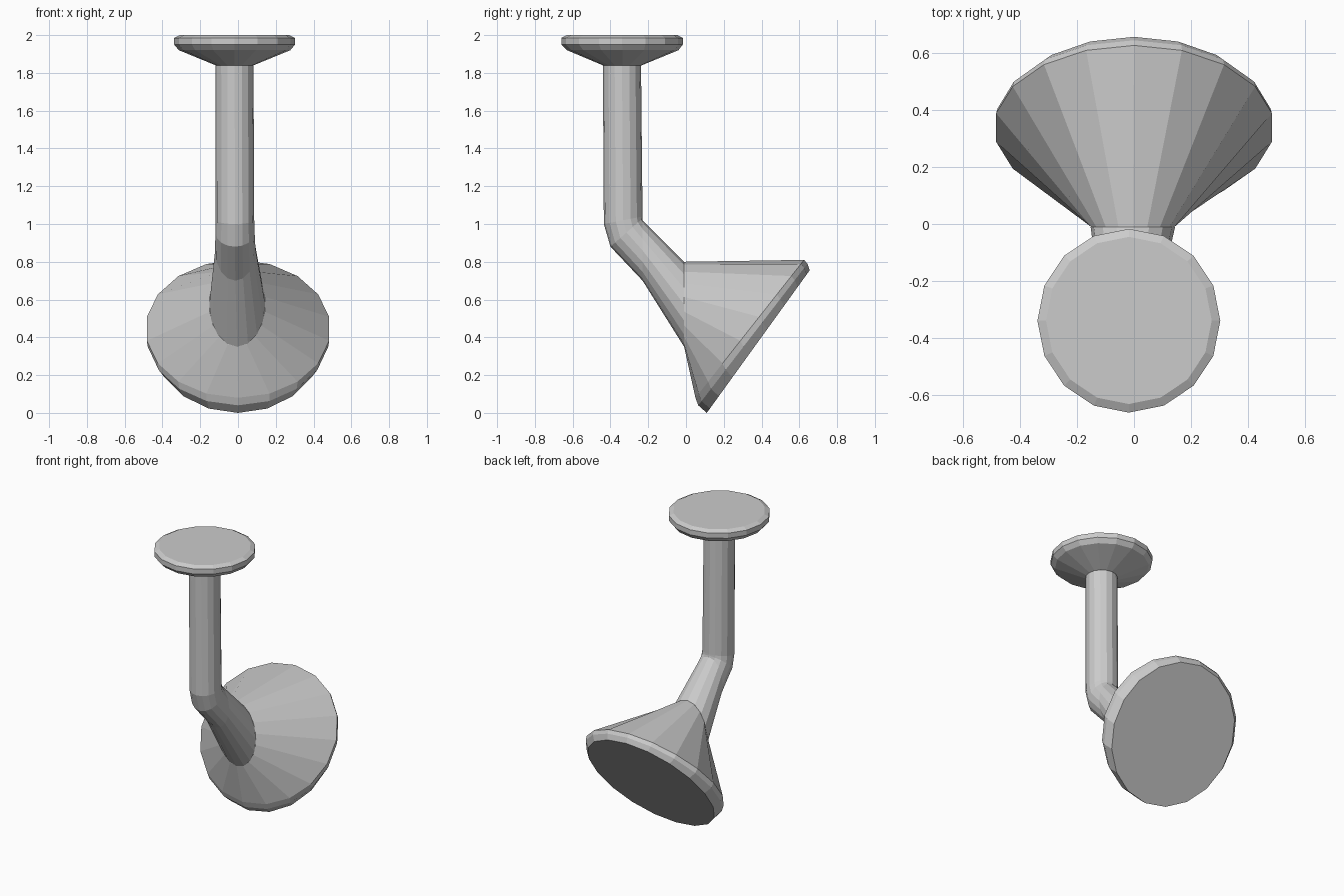
import bpy, bmesh, math

if "Cube" in bpy.data.objects:
    bpy.data.objects.remove(bpy.data.objects["Cube"])


def ring(bm, cx, half_width, near, far, sides):
    """Ellipse across x, spanning two (y, z) points in the side plane."""
    cy, cz = (near[0] + far[0]) / 2, (near[1] + far[1]) / 2
    vy, vz = (near[0] - far[0]) / 2, (near[1] - far[1]) / 2
    verts = []
    for i in range(sides):
        a = 2 * math.pi * i / sides
        s, c = math.sin(a), math.cos(a)
        verts.append(bm.verts.new((cx + half_width * s, cy + vy * c, cz + vz * c)))
    return verts


def loft(name, sections, sides):
    """Skin a row of (cx, half_width, near, far) sections and cap both ends."""
    bm = bmesh.new()
    rings = [ring(bm, *s, sides) for s in sections]
    for a, b in zip(rings, rings[1:]):
        for i in range(sides):
            j = (i + 1) % sides
            bm.faces.new((a[i], a[j], b[j], b[i]))
    bm.faces.new(rings[0])
    bm.faces.new(rings[-1])
    bmesh.ops.recalc_face_normals(bm, faces=bm.faces[:])
    mesh = bpy.data.meshes.new(name)
    bm.to_mesh(mesh)
    bm.free()
    obj = bpy.data.objects.new(name, mesh)
    bpy.context.collection.objects.link(obj)
    return obj


# Ceiling plate: flared disc with a bevelled rim
loft("mounting_plate", [
    (-0.018, 0.10, (-0.44, 1.84), (-0.235, 1.84)),
    (-0.018, 0.295, (-0.63, 1.92), (-0.04, 1.92)),
    (-0.018, 0.32, (-0.66, 1.95), (-0.017, 1.95)),
    (-0.018, 0.32, (-0.66, 1.985), (-0.017, 1.985)),
    (-0.018, 0.29, (-0.63, 2.0), (-0.045, 2.0)),
], 16)

# Vertical pipe, bending backward into the neck
loft("pipe", [
    (-0.018, 0.10, (-0.44, 1.84), (-0.238, 1.84)),
    (-0.016, 0.102, (-0.435, 1.0), (-0.23, 1.04)),
    (-0.016, 0.104, (-0.40, 0.88), (-0.23, 1.03)),
    (-0.014, 0.107, (-0.23, 0.70), (-0.23, 1.02)),
], 16)

# Sloping neck that widens toward the head
loft("neck", [
    (-0.014, 0.107, (-0.23, 0.70), (-0.23, 1.02)),
    (-0.004, 0.148, (-0.01, 0.35), (-0.01, 0.80)),
], 16)

# Conical head with a chamfered rim and flat face
loft("head", [
    (-0.004, 0.148, (-0.01, 0.35), (-0.01, 0.80)),
    (0.0, 0.49, (0.05, 0.08), (0.625, 0.81)),
    (0.0, 0.485, (0.065, 0.04), (0.643, 0.79)),
    (0.0, 0.45, (0.11, 0.0), (0.655, 0.755)),
], 18)
